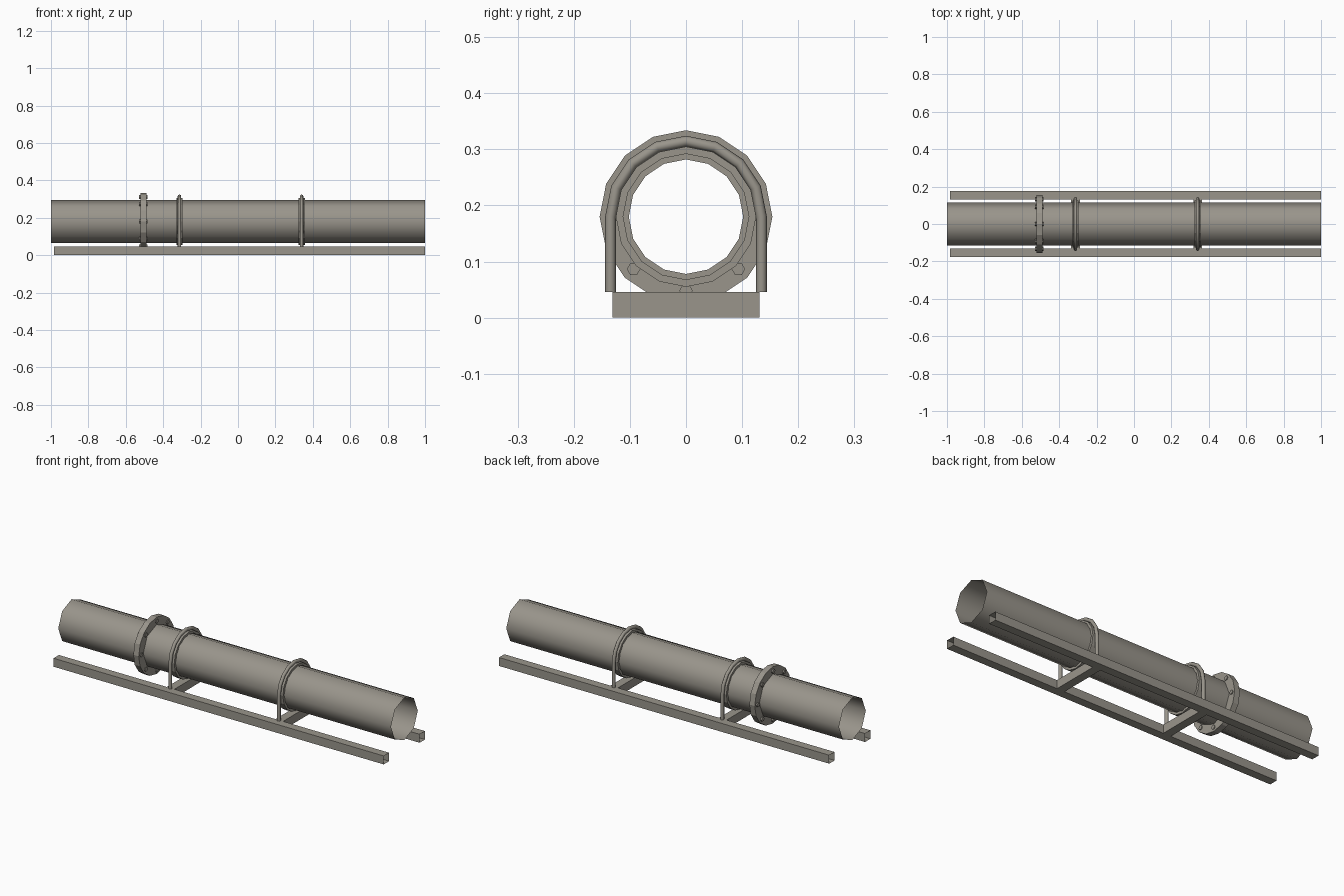
import bpy, bmesh, math
from mathutils import Vector

cube = bpy.data.objects.get("Cube")
if cube:
    bpy.data.objects.remove(cube, do_unlink=True)

# Single warm grey steel
steel = bpy.data.materials.new("warm_grey_steel")
steel.use_nodes = True
colour = (0.32, 0.30, 0.26, 1)
steel.diffuse_color = colour
steel.node_tree.nodes["Principled BSDF"].inputs["Base Color"].default_value = colour

AXIS_Z = 0.18          # height of the pipe axis
BAR = 0.046            # square section of the frame
FLANGE_X = -0.505
CLAMPS = (-0.313, 0.34)


def finish(name, bm, smooth=None):
    bmesh.ops.recalc_face_normals(bm, faces=bm.faces)
    mesh = bpy.data.meshes.new(name)
    bm.to_mesh(mesh)
    bm.free()
    mesh.materials.append(steel)
    obj = bpy.data.objects.new(name, mesh)
    bpy.context.collection.objects.link(obj)
    if smooth:
        bpy.ops.object.select_all(action='DESELECT')
        obj.select_set(True)
        bpy.context.view_layer.objects.active = obj
        bpy.ops.object.shade_smooth_by_angle(angle=math.radians(smooth))
    return obj


def circle(r, n, y=0, z=AXIS_Z, start=math.pi / 2):
    return [(y + r * math.cos(start + math.tau * i / n),
             z + r * math.sin(start + math.tau * i / n)) for i in range(n)]


def square(y):
    h = BAR / 2
    return [(y - h, 0), (y + h, 0), (y + h, BAR), (y - h, BAR)]


def loft(bm, loops, closed=False):
    """Skin quads between successive vertex loops."""
    rings = [[bm.verts.new(p) for p in loop] for loop in loops]
    pairs = list(zip(rings, rings[1:]))
    if closed:
        pairs.append((rings[-1], rings[0]))
    for a, b in pairs:
        n = len(a)
        for i in range(n):
            j = (i + 1) % n
            bm.faces.new((a[i], a[j], b[j], b[i]))
    return rings


def tube(name, profile, x0, x1, caps=False, smooth=None):
    bm = bmesh.new()
    rings = loft(bm, [[(x, y, z) for y, z in profile] for x in (x0, x1)])
    if caps:
        for ring in rings:
            bm.faces.new(ring)
    return finish(name, bm, smooth)


def collar(name, x, width, inner, outer, sides=16):
    bm = bmesh.new()
    corners = [(-1, inner), (1, inner), (1, outer), (-1, outer)]
    loft(bm, [[(x + s * width / 2, y, z) for y, z in circle(r, sides)]
              for s, r in corners], closed=True)
    return finish(name, bm)


def u_bolt(name, x, r=0.1345, thick=0.0095):
    path = [(x, r, BAR)]
    path += [(x, r * math.cos(math.pi * i / 8), AXIS_Z + r * math.sin(math.pi * i / 8))
             for i in range(9)]
    path += [(x, -r, BAR)]
    bm = bmesh.new()
    pts = [Vector(p) for p in path]
    loops = []
    for i, p in enumerate(pts):
        # Mitred section at every bend
        d_in = (p - pts[i - 1]).normalized() if i else None
        d_out = (pts[i + 1] - p).normalized() if i < len(pts) - 1 else None
        t = ((d_in or d_out) + (d_out or d_in)).normalized()
        side = Vector((1, 0, 0))
        up = t.cross(side) / t.dot(d_in or d_out)
        loops.append([p + thick * (side * math.cos(a) + up * math.sin(a))
                      for a in (math.tau * k / 8 for k in range(8))])
    for ring in (lambda rs: (rs[0], rs[-1]))(loft(bm, loops)):
        bm.faces.new(ring)
    return finish(name, bm, 50)


# Open pipe
tube("pipe", circle(0.115, 8), -1, 1, smooth=60)

# Flange and its ring of hex bolts
collar("flange", FLANGE_X, 0.032, 0.102, 0.154)
for i, (y, z) in enumerate(circle(0.132, 8)):
    tube(f"flange_bolt_{i + 1}", circle(0.012, 6, y, z, 0),
         FLANGE_X - 0.024, FLANGE_X + 0.02, caps=True)

# Open square rails
for name, s in (("left_rail", -1), ("right_rail", 1)):
    tube({-1: "front_rail", 1: "back_rail"}[s], square(s * 0.154), -0.985, 1)

# Cross beams, pipe collars and U-bolts
for i, x in enumerate(CLAMPS, 1):
    bm = bmesh.new()
    loft(bm, [[(x + u, y, v) for u, v in square(0)] for y in (-0.131, 0.131)])
    finish(f"cross_beam_{i}", bm)
    collar(f"pipe_collar_{i}", x, 0.034, 0.112, 0.125)
    u_bolt(f"u_bolt_{i}", x)
